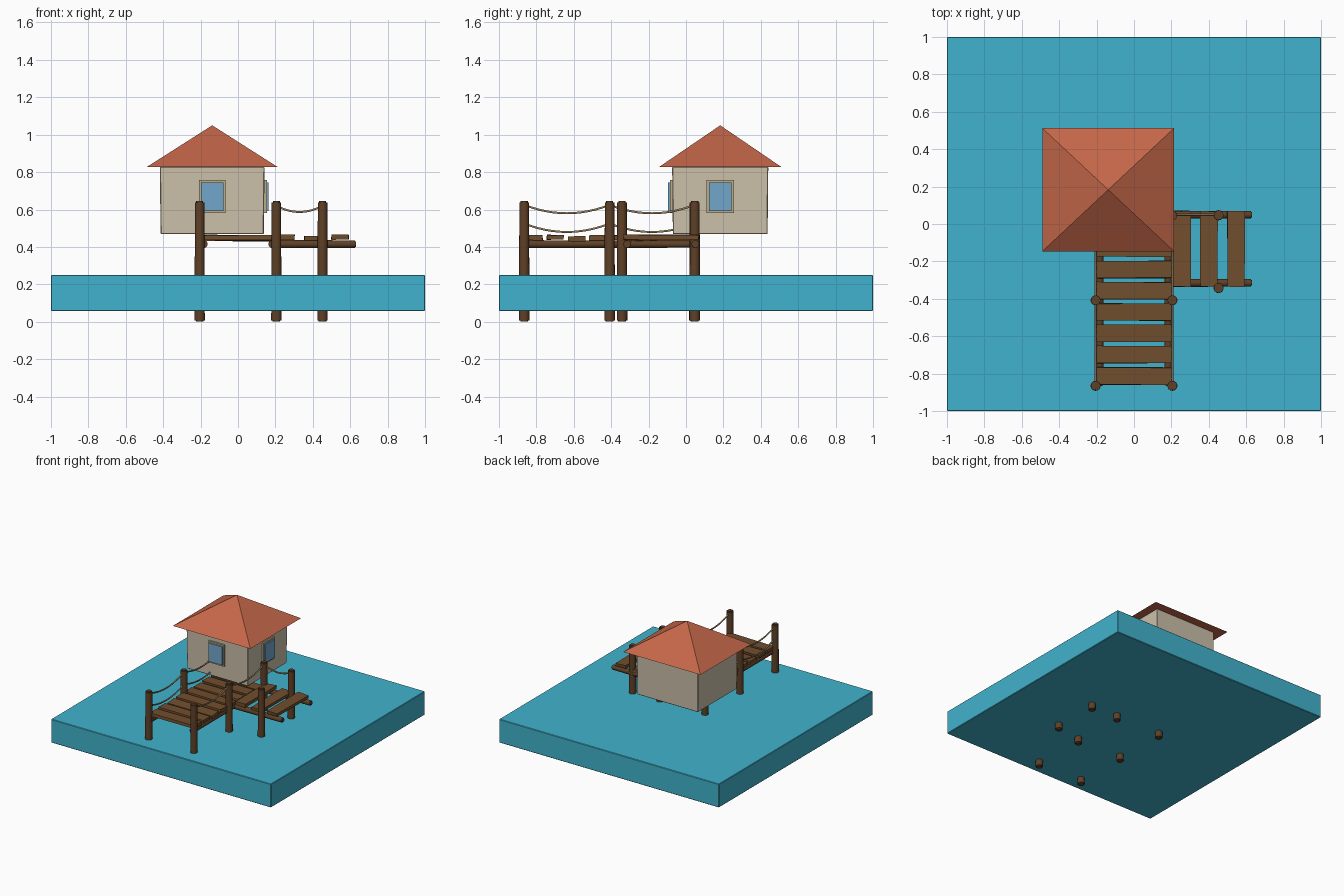
import bpy, bmesh, math, random
from mathutils import Vector

if "Cube" in bpy.data.objects:
    bpy.data.objects.remove(bpy.data.objects["Cube"])

random.seed(4)

def mat(name, col):
    m = bpy.data.materials.new(name)
    m.diffuse_color = (*col, 1)
    m.use_nodes = True
    m.node_tree.nodes["Principled BSDF"].inputs["Base Color"].default_value = m.diffuse_color
    return m

WATER = mat("water blue", (0.053, 0.45, 0.61))
WALL = mat("plaster cream", (0.60, 0.53, 0.40))
ROOF = mat("terracotta", (0.55, 0.135, 0.066))
POST = mat("dark wood", (0.115, 0.052, 0.02))
PLANK = mat("plank wood", (0.165, 0.077, 0.027))
ROPE = mat("rope tan", (0.32, 0.22, 0.12))
GLASS = mat("window blue", (0.17, 0.39, 0.60))
FRAME = mat("frame tan", (0.50, 0.42, 0.25))

def finish(name, bm, material, smooth=False):
    bmesh.ops.recalc_face_normals(bm, faces=bm.faces)
    me = bpy.data.meshes.new(name)
    bm.to_mesh(me)
    bm.free()
    me.materials.append(material)
    ob = bpy.data.objects.new(name, me)
    bpy.context.collection.objects.link(ob)
    if smooth:
        bpy.ops.object.select_all(action='DESELECT')
        ob.select_set(True)
        bpy.context.view_layer.objects.active = ob
        bpy.ops.object.shade_smooth_by_angle(angle=math.radians(40))
    return ob

def box(name, lo, hi, material, bevel=0, jitter=0, taper=1):
    """Box between two corners; taper scales the bottom face."""
    bm = bmesh.new()
    bmesh.ops.create_cube(bm, size=1)
    c = (Vector(lo) + Vector(hi)) / 2
    s = Vector(hi) - Vector(lo)
    for v in bm.verts:
        k = taper if v.co.z < 0 else 1
        v.co = c + Vector((v.co.x * s.x * k, v.co.y * s.y * k, v.co.z * s.z))
        v.co += Vector([random.uniform(-jitter, jitter) for _ in range(3)])
    if bevel:
        bmesh.ops.bevel(bm, geom=bm.edges[:], offset=bevel, segments=1, affect='EDGES')
    return finish(name, bm, material)

def log(name, a, b, radius, material):
    """Round timber between two points with softened ends."""
    a, b = Vector(a), Vector(b)
    bm = bmesh.new()
    bmesh.ops.create_cone(bm, cap_ends=True, segments=14, radius1=radius * 1.04,
                          radius2=radius * 0.96, depth=(b - a).length)
    rims = [e for e in bm.edges if any(len(f.verts) > 4 for f in e.link_faces)]
    bmesh.ops.bevel(bm, geom=rims, offset=radius * 0.25, segments=2, affect='EDGES')
    ob = finish(name, bm, material, True)
    ob.location = (a + b) / 2
    ob.rotation_euler = (b - a).to_track_quat('Z', 'Y').to_euler()
    return ob

def rope(name, a, b, sag=0.045):
    cu = bpy.data.curves.new(name, 'CURVE')
    cu.dimensions = '3D'
    cu.bevel_depth = 0.006
    cu.bevel_resolution = 1
    sp = cu.splines.new('POLY')
    n = 12
    sp.points.add(n)
    for i, p in enumerate(sp.points):
        t = i / n
        co = Vector(a).lerp(Vector(b), t)
        p.co = (co.x, co.y, co.z - sag * 4 * t * (1 - t), 1)
    cu.materials.append(ROPE)
    ob = bpy.data.objects.new(name, cu)
    bpy.context.collection.objects.link(ob)

# Water slab
box("water", (-1, -1, 0.057), (1, 1, 0.25), WATER, bevel=0.004)

# House walls
CX, CY = -0.138, 0.183
box("house_walls", (CX - 0.28, CY - 0.257, 0.468), (CX + 0.28, CY + 0.257, 0.828),
    WALL, bevel=0.004, taper=0.985)

# Pyramid roof
bm = bmesh.new()
base = [bm.verts.new((CX + sx * 0.352, CY + sy * 0.329, 0.826))
        for sx, sy in ((-1, -1), (1, -1), (1, 1), (-1, 1))]
tip = bm.verts.new((CX, CY, 1.05))
bm.faces.new(base)
for i in range(4):
    bm.faces.new((base[i], base[(i + 1) % 4], tip))
finish("roof", bm, ROOF)

# Front and right windows: frame plate with a proud pane
WX, WY = CX + 0.28, CY - 0.257
box("front_window_frame", (CX - 0.071, WY - 0.012, 0.58), (CX + 0.071, WY + 0.02, 0.757), FRAME)
box("front_window_pane", (CX - 0.061, WY - 0.022, 0.593), (CX + 0.061, WY, 0.744), GLASS)
box("right_window_frame", (WX - 0.02, CY - 0.073, 0.58), (WX + 0.012, CY + 0.073, 0.757), FRAME)
box("right_window_pane", (WX, CY - 0.061, 0.593), (WX + 0.022, CY + 0.061, 0.744), GLASS)

# Posts
ROWS = (-0.865, -0.408, 0.045)
PX = 0.205
spots = [(s * PX, y) for s in (-1, 1) for y in ROWS] + [(0.452, 0.047), (0.452, -0.342)]
for i, (x, y) in enumerate(spots):
    log(f"post_{i}", (x, y, 0), (x, y, 0.645), 0.027, POST)

# Jetty beams and planks running under the house
for s in (-1, 1):
    log(f"jetty_beam_{s}", (s * 0.183, -0.865, 0.415), (s * 0.183, 0.065, 0.415), 0.02, POST)
for i in range(8):
    y = -0.813 + i * 0.114
    z = 0.449 + random.uniform(-0.005, 0.004)
    box(f"jetty_plank_{i}", (-0.203, y - 0.046, z - 0.013), (0.203, y + 0.046, z + 0.013),
        PLANK, jitter=0.003)

# Side landing beams and planks
for y in (0.05, -0.315):
    log(f"landing_beam_{y}", (0.17, y, 0.415), (0.632, y, 0.415), 0.021, POST)
for i, x in enumerate((0.255, 0.4, 0.545)):
    z = (0.452, 0.446, 0.452)[i]
    box(f"landing_plank_{i}", (x - 0.046, -0.335, z - 0.013), (x + 0.046, 0.068, z + 0.013),
        PLANK, jitter=0.003)

# Ropes
for s in (-1, 1):
    for i in range(2):
        for z in ((0.625, 0.525) if s < 0 else (0.625,)):
            rope(f"rope_{s}_{i}_{z}", (s * PX, ROWS[i], z), (s * PX, ROWS[i + 1], z))
rope("landing_rope", (PX, 0.05, 0.62), (0.452, 0.05, 0.62), 0.033)
